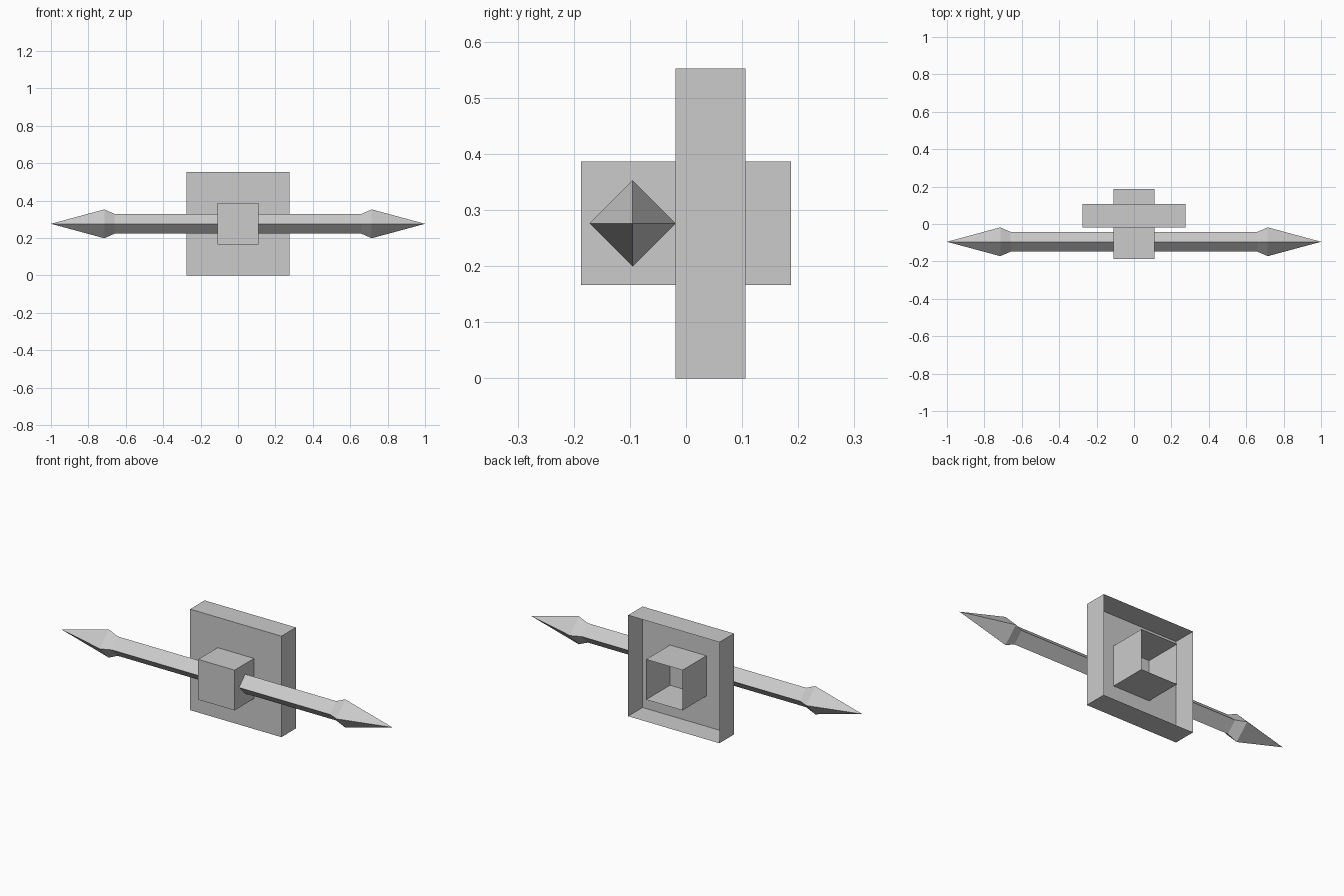
import bpy
import bmesh
from math import cos, sin, pi
from mathutils import Matrix, Vector

default = bpy.data.objects.get("Cube")
if default:
    bpy.data.objects.remove(default, do_unlink=True)

# Single plain grey material
grey = bpy.data.materials.new("plain_grey")
grey.use_nodes = True
colour = (0.6, 0.6, 0.6, 1)
grey.diffuse_color = colour
grey.node_tree.nodes["Principled BSDF"].inputs["Base Color"].default_value = colour

MID_Z = 0.276


def finish(bm, name):
    mesh = bpy.data.meshes.new(name)
    bm.to_mesh(mesh)
    bm.free()
    mesh.materials.append(grey)
    obj = bpy.data.objects.new(name, mesh)
    bpy.context.collection.objects.link(obj)
    return obj


def open_box(name, half, y_front, y_back):
    """Square shell, closed at the front and open at the back."""
    bm = bmesh.new()
    size = Vector((2 * half, y_back - y_front, 2 * half))
    centre = Vector((0, (y_front + y_back) / 2, MID_Z))
    bmesh.ops.create_cube(bm, size=1, matrix=Matrix.Translation(centre) @ Matrix.Diagonal(size.to_4d()))
    bm.normal_update()
    back = [f for f in bm.faces if f.normal.y > 0.9]
    bmesh.ops.delete(bm, geom=back, context="FACES")
    return finish(bm, name)


def diamond_rod(name, profile, y):
    """Four-sided bar along x, lofted through (x, radius) stations."""
    bm = bmesh.new()
    rings = [[bm.verts.new((x, y + r * cos(k * pi / 2), MID_Z + r * sin(k * pi / 2)))
              for k in range(4)] for x, r in profile]
    for a, b in zip(rings, rings[1:]):
        for k in range(4):
            n = (k + 1) % 4
            bm.faces.new((a[k], a[n], b[n], b[k]))
    # Close both ends to points
    bmesh.ops.remove_doubles(bm, verts=bm.verts, dist=0.0001)
    bmesh.ops.recalc_face_normals(bm, faces=bm.faces)
    return finish(bm, name)


# Square plate with a hollow back, and the block passing through it
open_box("plate", 0.276, -0.019, 0.106)
open_box("centre_block", 0.11, -0.187, 0.187)

# Double-ended spear: point, head, neck, mirrored to the other side
half_profile = [(0.66, 0.053), (0.715, 0.077), (1.0, 0)]
mirrored = [(-x, r) for x, r in reversed(half_profile)]
diamond_rod("double_spear", mirrored + half_profile, -0.095)
